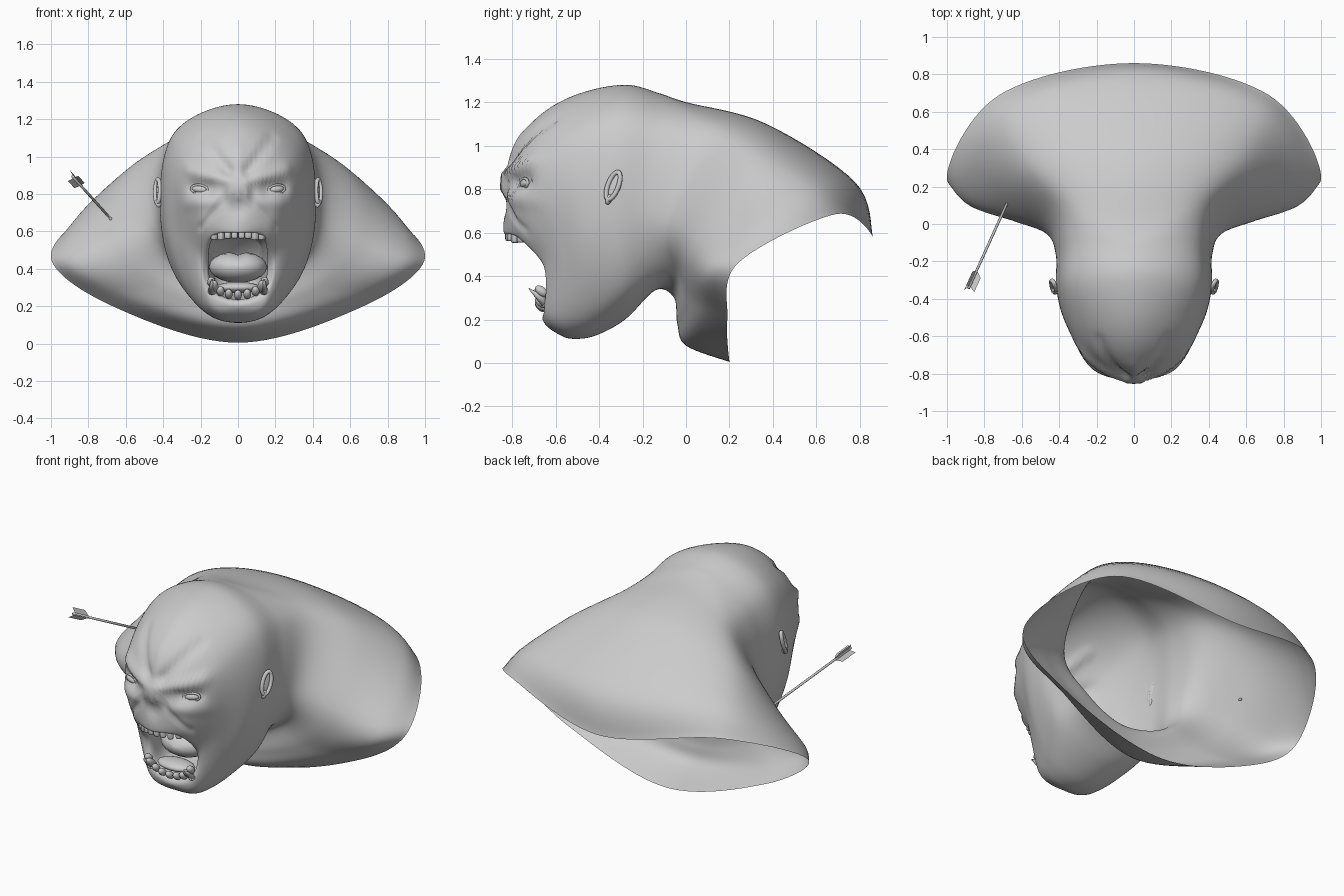
import bpy, bmesh, math
from mathutils import Vector, Matrix
from mathutils.bvhtree import BVHTree

if "Cube" in bpy.data.objects:
    bpy.data.objects.remove(bpy.data.objects["Cube"])

# Half cross-sections from shoulder rim to lips:
# top(y,z), upper(x,y,z), side(x,y,z), lower(x,y,z), bottom(y,z)
SECTIONS = [
    (.86, .58, .72, .69, .685, 1.0, .24, .46, .67, .19, .20, .20, .005),
    (.78, .83, .70, .58, .81, .90, .13, .48, .58, .08, .25, .00, .08),
    (.37, 1.10, .57, .33, .95, .67, .04, .56, .41, .00, .30, -.04, .18),
    (.00, 1.20, .39, .10, 1.05, .47, -.05, .63, .30, -.04, .40, -.055, .30),
    (-.12, 1.24, .345, -.10, 1.09, .415, -.17, .67, .28, -.13, .40, -.14, .335),
    (-.28, 1.28, .345, -.31, 1.12, .415, -.33, .69, .31, -.28, .33, -.28, .20),
    (-.49, 1.24, .32, -.51, 1.05, .38, -.47, .62, .25, -.43, .24, -.42, .125),
    (-.66, 1.15, .28, -.67, .94, .31, -.57, .55, .20, -.54, .20, -.53, .112),
    (-.775, 1.02, .23, -.755, .81, .25, -.63, .50, .17, -.61, .20, -.60, .14),
    (-.82, .86, .18, -.785, .69, .205, -.655, .46, .15, -.645, .22, -.645, .175),
    (-.84, .62, .15, -.775, .59, .18, -.645, .43, .145, -.65, .265, -.66, .21),
]
# Face relief strokes: x0, z0, x1, z1, width, forward push
RELIEF = [
    (0, .80, 0, .86, .040, .030), (.045, .80, .045, .82, .022, .018),
    (.022, .785, .022, .79, .010, -.018), (.05, .87, .26, .93, .030, .028),
    (.05, .92, .18, 1.10, .024, -.022), (.16, .83, .24, .835, .032, -.030),
    (.12, .76, .27, .75, .035, .014), (0, .73, 0, .73, .045, -.018),
    (.08, .76, .20, .62, .016, -.012), (0, .94, 0, 1.05, .03, .008),
]


def spline(a, b, c, d, t):
    return (b * 2 + (c - a) * t + (a * 2 - b * 5 + c * 4 - d) * t * t
            + (b * 3 - a - c * 3 + d) * t ** 3) * .5


def relief(x, z):
    p, total = Vector((abs(x), z)), 0
    for x0, z0, x1, z1, w, push in RELIEF:
        a, d = Vector((x0, z0)), Vector((x1 - x0, z1 - z0))
        t = max(0, min(1, (p - a).dot(d) / max(d.length_squared, 1e-9)))
        total += push * math.exp(-((p - a - d * t).length / w) ** 2)
    return total


def finish(bm, name, smooth=True, mirror=False):
    bmesh.ops.recalc_face_normals(bm, faces=bm.faces)
    for f in bm.faces:
        f.smooth = smooth
    me = bpy.data.meshes.new(name)
    bm.to_mesh(me)
    bm.free()
    ob = bpy.data.objects.new(name, me)
    bpy.context.collection.objects.link(ob)
    if mirror:
        ob.modifiers.new("mirror", 'MIRROR')
    return ob


def place(loc, scale=(1, 1, 1), rot=None):
    m = Matrix.Translation(loc)
    if rot:
        m = m @ rot
    return m @ Matrix.Diagonal((*scale, 1))


def ball(bm, loc, scale, rot=None):
    bmesh.ops.create_uvsphere(bm, u_segments=16, v_segments=10, radius=1,
                              matrix=place(loc, scale, rot))


def hoop(bm, loc, scale, tube, rot=None, n=24, k=8):
    # Elliptical ring lying in the local xz plane
    m, rows = place(loc, (1, 1, 1), rot), []
    for i in range(n):
        a = math.tau * i / n
        rows.append([bm.verts.new(m @ Vector((
            math.cos(a) * (scale[0] + tube * math.cos(b)), tube * math.sin(b),
            math.sin(a) * (scale[1] + tube * math.cos(b)))))
            for b in (math.tau * j / k for j in range(k))])
    for i in range(n):
        for j in range(k):
            r, s = rows[i], rows[(i + 1) % n]
            bm.faces.new((r[j], s[j], s[(j + 1) % k], r[(j + 1) % k]))


# Full control rings, mirrored across x
rings = []
for s in SECTIONS:
    half = [Vector(s[i:i + 3]) for i in (2, 5, 8)]
    other = [Vector((-p.x, p.y, p.z)) for p in reversed(half)]
    rings.append([Vector((0, *s[:2])), *half, Vector((0, *s[11:])), *other])
# Mouth cavity rings continue inward from the lips
centre = Vector((0, -.70, .42))
for k, back in ((.88, .03), (.87, .14), (.72, .32)):
    rings.append([Vector((p.x * k, p.y + back, centre.z + (p.z - centre.z) * k))
                  for p in rings[10]])

# Head, neck and shoulder shell
AROUND, ALONG = 14, 8
fine = []
for r in rings:
    fine.append([spline(r[i - 1], r[i], r[(i + 1) % 8], r[(i + 2) % 8], t / AROUND)
                 for i in range(8) for t in range(AROUND)])
bm, rows, last = bmesh.new(), [], len(fine) - 1
for i in range(last):
    for t in range(ALONG + (i == last - 1)):
        u = i + t / ALONG
        row = []
        for a, b, c, d in zip(fine[max(i - 1, 0)], fine[i], fine[i + 1],
                              fine[min(i + 2, last)]):
            p = spline(a, b, c, d, t / ALONG)
            if u <= 10.2 and p.y < -.45:
                p.y -= relief(p.x, p.z) * min(1, (-.45 - p.y) / .15)
            row.append(bm.verts.new(p))
        rows.append(row)
n = len(rows[0])
for r, s in zip(rows, rows[1:]):
    for j in range(n):
        bm.faces.new((r[j], r[(j + 1) % n], s[(j + 1) % n], s[j]))
bm.faces.new(rows[-1])
bm.normal_update()
tree = BVHTree.FromBMesh(bm)
finish(bm, "head_and_shoulders")


def face_y(x, z):
    return tree.ray_cast(Vector((x, -2, z)), Vector((0, 1, 0)))[0].y


# Eyes with lids, angled around the face
tilt = Matrix.Rotation(.35, 4, 'Z') @ Matrix.Rotation(-.12, 4, 'Y')
ey = face_y(.205, .825)
bm = bmesh.new()
ball(bm, (.205, ey + .006, .825), (.046, .022, .021), tilt)
finish(bm, "eyes", mirror=True)
bm = bmesh.new()
hoop(bm, (.205, ey, .825), (.048, .023), .007, tilt)
finish(bm, "eyelids", mirror=True)

# Ears: hoop with a dished centre, rear edge flared outward
turn = (Matrix.Rotation(-.36, 4, 'X') @ Matrix.Rotation(math.radians(62), 4, 'Z'))
bm = bmesh.new()
hoop(bm, (.43, -.335, .815), (.027, .066), .012, turn)
ball(bm, (.423, -.335, .815), (.027, .008, .066), turn)
ball(bm, (.425, -.355, .752), (.013, .018, .025), turn)
finish(bm, "ears", mirror=True)

# Upper teeth: blunt blocks along the top lip
bm = bmesh.new()
for i in range(8):
    x = (i - 3.5) * .036
    h = .05 if i in (1, 6) else .04
    bmesh.ops.create_cube(bm, size=1, matrix=place(
        (x, -.815 + 3.6 * x * x, .582 - .5 * x * x), (.032, .034, h),
        Matrix.Rotation(7 * x, 4, 'Z')))
bmesh.ops.bevel(bm, geom=bm.edges[:], offset=.008, segments=2, affect='EDGES',
                profile=.5)
finish(bm, "upper_teeth")

# Lower teeth: stubby pegs leaning forward around the lower lip
bm = bmesh.new()
for i in range(9):
    a = math.radians(-90 + (i - 4) * 20)
    x, z = .145 * math.cos(a), .345 + .085 * math.sin(a)
    long = .05 if i in (1, 7) else .034
    ball(bm, (x, -.665, z), (.021, .021, long), Matrix.Rotation(.9, 4, 'X'))
for s in (-1, 1):
    bmesh.ops.create_cone(bm, cap_ends=True, segments=10, radius1=.022, radius2=.003,
                          depth=.10, matrix=place((s * .14, -.685, .31), (1, 1, 1),
                                                  Matrix.Rotation(.85, 4, 'X')))
finish(bm, "lower_teeth")

# Gum ridges behind both tooth rows
bm = bmesh.new()
ball(bm, (0, -.72, .60), (.14, .07, .022))
ball(bm, (0, -.60, .30), (.12, .07, .03))
finish(bm, "gums")

# Tongue with a central groove
bm = bmesh.new()
ball(bm, (0, -.50, .41), (.155, .13, .085))
for v in bm.verts:
    v.co.z -= .018 * math.exp(-(v.co.x / .035) ** 2) * (v.co.z > .41)
finish(bm, "tongue")

# Arrow stuck in the shoulder
tip, tail = Vector((-.67, .13, .655)), Vector((-.885, -.345, .895))
axis = tail - tip
rot = axis.to_track_quat('Z', 'Y').to_matrix().to_4x4()
bm = bmesh.new()
bmesh.ops.create_cone(bm, cap_ends=True, segments=8, radius1=.007, radius2=.007,
                      depth=axis.length, matrix=place((tip + tail) / 2, rot=rot))
finish(bm, "arrow_shaft")
bm = bmesh.new()
L = axis.length
for i in range(3):
    m = Matrix.Translation(tip) @ rot @ Matrix.Rotation(i * math.tau / 3, 4, 'Z')
    bm.faces.new([bm.verts.new(m @ Vector((x, 0, L - d))) for x, d in
                  ((0, .12), (.036, .085), (.036, -.005), (0, .02))])
finish(bm, "arrow_fletching", smooth=False)
